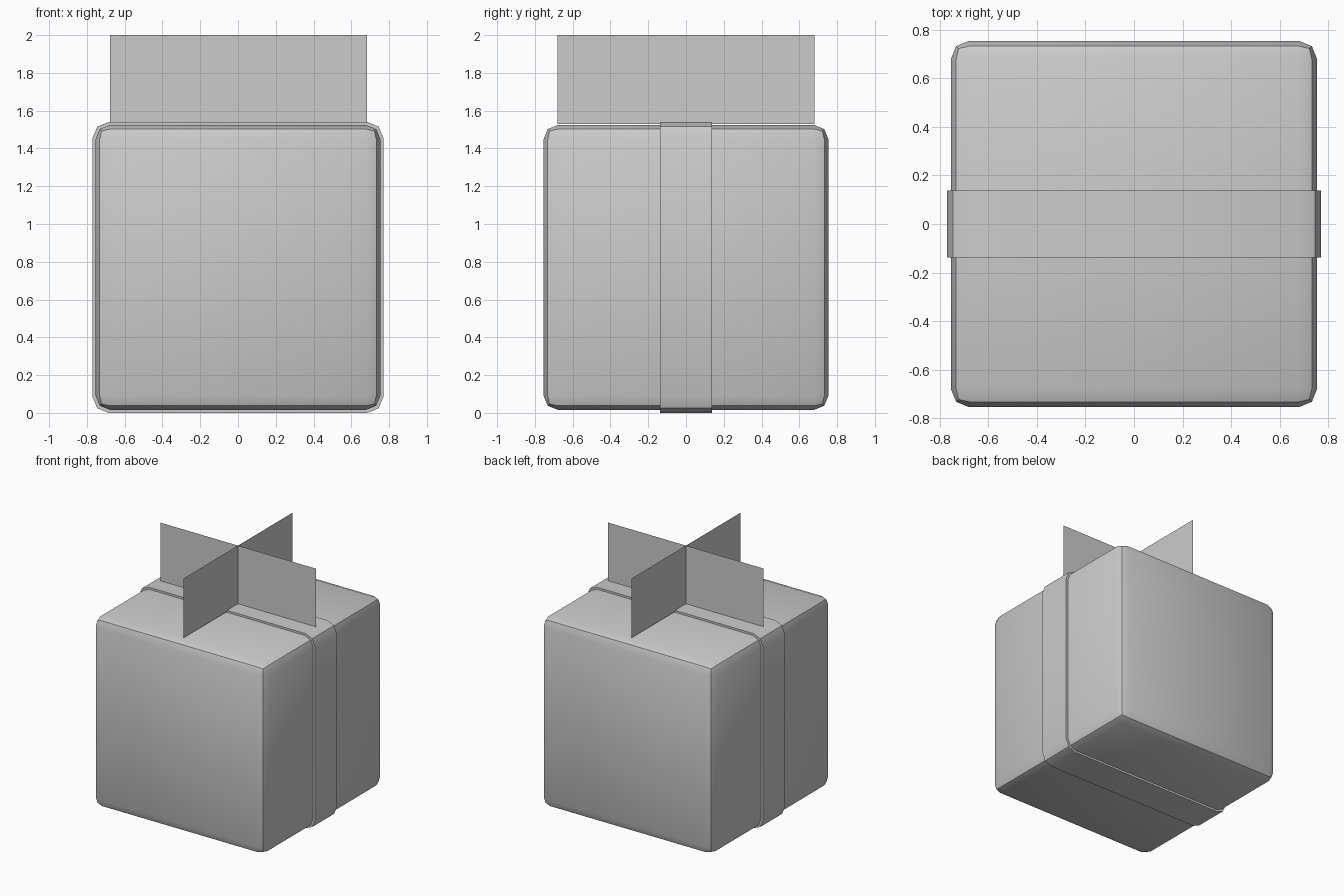
import bpy, bmesh, math

if "Cube" in bpy.data.objects:
    bpy.data.objects.remove(bpy.data.objects["Cube"])

CZ = 0.77          # height of the box centre
R = 0.075          # corner rounding


def add_object(name, bm, smooth=True):
    bmesh.ops.recalc_face_normals(bm, faces=bm.faces[:])
    mesh = bpy.data.meshes.new(name)
    bm.to_mesh(mesh)
    bm.free()
    obj = bpy.data.objects.new(name, mesh)
    bpy.context.collection.objects.link(obj)
    bpy.ops.object.select_all(action='DESELECT')
    obj.select_set(True)
    bpy.context.view_layer.objects.active = obj
    if smooth:
        bpy.ops.object.shade_smooth_by_angle(angle=math.radians(30))
    return obj


def rounded_square(half, r):
    """Points (x, z) of a square with two-segment round corners."""
    pts = []
    for k, (sx, sz) in enumerate([(1, 1), (-1, 1), (-1, -1), (1, -1)]):
        for j in range(3):
            a = math.radians(90 * k + 45 * j)
            pts.append((sx * (half - r) + r * math.cos(a),
                        CZ + sz * (half - r) + r * math.sin(a)))
    return pts


# Gift box with rounded edges
bm = bmesh.new()
bmesh.ops.create_cube(bm, size=1.508)
bmesh.ops.translate(bm, verts=bm.verts[:], vec=(0, 0, CZ))
bmesh.ops.bevel(bm, geom=bm.edges[:], offset=R, segments=2, profile=0.5,
                affect='EDGES')
add_object("gift_box", bm)

# Ribbon band wrapped around the box
bm = bmesh.new()
loops = []
for half, r, y in [(0.75, R, -0.137), (0.77, R + 0.01, -0.137),
                   (0.77, R + 0.01, 0.137), (0.75, R, 0.137)]:
    loops.append([bm.verts.new((x, y, z)) for x, z in rounded_square(half, r)])
n = len(loops[0])
for a, b in zip(loops, loops[1:] + loops[:1]):
    for i in range(n):
        j = (i + 1) % n
        bm.faces.new((a[i], a[j], b[j], b[i]))
add_object("ribbon_band", bm)

# Bow made of two crossed flat cards
for name, dx, dy, cx in [("bow_card_x", 0.68, 0, 0.003), ("bow_card_y", 0, 0.68, 0)]:
    bm = bmesh.new()
    corners = [(-1, 1.53), (1, 1.53), (1, 2.0), (-1, 2.0)]
    bm.faces.new([bm.verts.new((cx + s * dx, s * dy, z)) for s, z in corners])
    add_object(name, bm, smooth=False)
